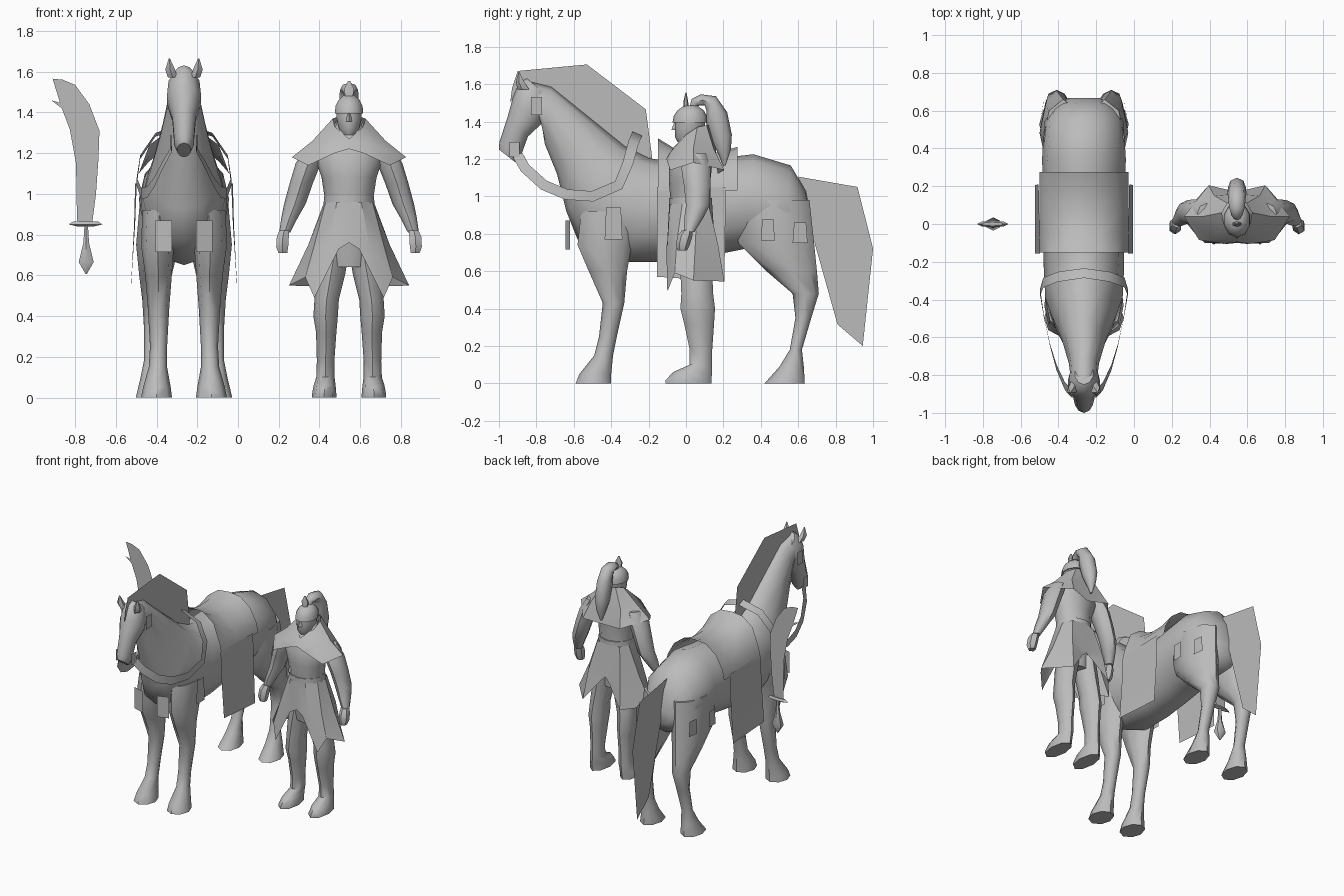
import bpy, bmesh, math
from mathutils import Vector

HORSE_X, MAN_X = -0.265, 0.545

grey = bpy.data.materials.new("stone_grey")
grey.diffuse_color = (0.5, 0.5, 0.5, 1)


def finish(name, bm, x=0, mirror=False, angle=40):
    bmesh.ops.recalc_face_normals(bm, faces=bm.faces[:])
    me = bpy.data.meshes.new(name)
    bm.to_mesh(me)
    bm.free()
    me.materials.append(grey)
    ob = bpy.data.objects.new(name, me)
    ob.location.x = x
    bpy.context.collection.objects.link(ob)
    if mirror:
        ob.modifiers.new("mirror", 'MIRROR')
    bpy.ops.object.select_all(action='DESELECT')
    ob.select_set(True)
    bpy.context.view_layer.objects.active = ob
    bpy.ops.object.shade_smooth_by_angle(angle=math.radians(angle))
    return ob


def loft(name, rings, x=0, n=10, mirror=False, angle=50):
    """Ring = (y0, z0, y1, z1, x centre, half width): oval spanning two points."""
    bm = bmesh.new()
    rows = []
    for y0, z0, y1, z1, xc, w in rings:
        row = []
        for i in range(n):
            a = 2 * math.pi * i / n
            c, s = math.cos(a) / 2, math.sin(a)
            row.append(bm.verts.new((xc + w * s, (y0 + y1) / 2 + c * (y0 - y1),
                                     (z0 + z1) / 2 + c * (z0 - z1))))
        rows.append(row)
    for r, q in zip(rows, rows[1:]):
        for i in range(n):
            bm.faces.new((r[i], r[(i + 1) % n], q[(i + 1) % n], q[i]))
    bm.faces.new(rows[0])
    bm.faces.new(rows[-1])
    return finish(name, bm, x, mirror, angle)


def limb(name, rings, x, n=8, mirror=True):
    """Level rings: (front y, back y, z, x centre, half width)."""
    return loft(name, [(a, z, b, z, c, w) for a, b, z, c, w in rings], x, n, mirror)


def sheet(name, rows, x, mirror=True, angle=40):
    """Open surface through rows of points."""
    bm = bmesh.new()
    vs = [[bm.verts.new(p) for p in r] for r in rows]
    for r, q in zip(vs, vs[1:]):
        for i in range(len(r) - 1):
            bm.faces.new((r[i], r[i + 1], q[i + 1], q[i]))
    return finish(name, bm, x, mirror, angle)


def flat(name, pts, x):
    bm = bmesh.new()
    bm.faces.new([bm.verts.new(p) for p in pts])
    bmesh.ops.triangulate(bm, faces=bm.faces[:])
    return finish(name, bm, x)


# ---------- Horse ----------
loft("horse_body", [(*r[:4], 0, r[4]) for r in (
    (-.86, 1.62, -.77, 1.40, .07), (-.72, 1.585, -.755, 1.28, .08),
    (-.515, 1.42, -.69, 1.12, .12), (-.33, 1.27, -.64, .92, .17),
    (-.20, 1.205, -.58, .77, .205), (-.12, 1.19, -.33, .65, .213),
    (0, 1.19, -.10, .65, .213), (.15, 1.20, .12, .68, .213),
    (.36, 1.225, .32, .72, .222), (.56, 1.165, .52, .70, .21),
    (.64, 1.03, .62, .72, .16), (.668, .90, .668, .80, .08))], HORSE_X, 12)
loft("horse_head", [(*r[:4], 0, r[4]) for r in (
    (-1.0, 1.25, -.91, 1.18, .035), (-.998, 1.29, -.885, 1.21, .05),
    (-.955, 1.42, -.845, 1.32, .06), (-.925, 1.53, -.77, 1.39, .088),
    (-.89, 1.61, -.74, 1.45, .08), (-.85, 1.63, -.73, 1.53, .05))], HORSE_X)
limb("horse_ear", [(-.90, -.83, 1.57, .055, .025), (-.91, -.86, 1.61, .068, .025),
                   (-.895, -.89, 1.665, .072, .003)], HORSE_X, 5)
limb("horse_front_leg", [
    (-.56, -.22, .92, .12, .085), (-.58, -.29, .74, .13, .08),
    (-.52, -.315, .60, .125, .065), (-.445, -.33, .43, .125, .052),
    (-.465, -.37, .25, .125, .042), (-.49, -.39, .15, .128, .045),
    (-.57, -.40, .05, .133, .068), (-.59, -.40, 0, .135, .076)], HORSE_X)
limb("horse_hind_leg", [
    (.25, .66, .98, .11, .105), (.28, .685, .75, .13, .105),
    (.43, .70, .60, .14, .08), (.57, .71, .48, .145, .06),
    (.585, .67, .35, .15, .047), (.555, .62, .18, .155, .042),
    (.50, .63, .09, .16, .055), (.42, .635, 0, .165, .072)], HORSE_X)
flat("mane", [(0, y, z) for y, z in (
    (-.94, 1.50), (-.93, 1.58), (-.90, 1.67), (-.53, 1.705), (-.215, 1.465),
    (-.18, 1.20), (-.33, 1.25), (-.515, 1.40), (-.72, 1.56), (-.88, 1.60))], HORSE_X)
flat("tail", [(0, y, z) for y, z in (
    (.60, 1.105), (.917, 1.05), (1.0, .72), (.945, .20), (.81, .315), (.66, .85))], HORSE_X)

# ---------- Tack ----------
path = [Vector(p) for p in (
    (.06, -.90, 1.22), (.10, -.86, 1.15), (.145, -.76, 1.06), (.18, -.64, 1.01),
    (.21, -.50, 1.0), (.232, -.36, 1.06), (.215, -.31, 1.18), (.14, -.28, 1.29),
    (0, -.26, 1.335))]
edges = ([], [])
for i, p in enumerate(path):
    t = path[min(i + 1, len(path) - 1)] - path[max(i - 1, 0)]
    side = Vector((0, -t.z, t.y)).normalized() * .028
    edges[0].append(p + side)
    edges[1].append(p - side)
sheet("reins", edges, HORSE_X)

# Saddle drapes over the back, rising at both ends
sheet("saddle", [[(0, y, z), (.09, y, z - .01), (.17, y, z - .07),
                  (.222, y, 1.10), (.236, y, 1.03)]
                 for y, z in ((-.15, 1.31), (-.06, 1.255), (.05, 1.23),
                              (.18, 1.235), (.275, 1.265))], HORSE_X)
sheet("saddle_flap", [[(.232, -.155, 1.05), (.24, .21, 1.05)],
                      [(.24, -.155, .85), (.245, .21, .85)],
                      [(.26, -.155, .57), (.26, .205, .545)]], HORSE_X)


def tab(name, x0, y0, z0, x1, y1, z1, inset=.008):
    """Hanging cloth plate, a little narrower at the top."""
    dx, dy = (inset, 0) if abs(x1 - x0) > abs(y1 - y0) else (0, inset)
    sheet(name, [[(x0, y0, z0), (x1, y1, z0)],
                 [(x0 + dx, y0 + dy, z1), (x1 - dx, y1 - dy, z1)]], HORSE_X)


tab("chest_tab", .06, -.645, .715, .14, -.62, .87, 0)
tab("shoulder_tab", .232, -.435, .77, .232, -.34, .94)
tab("thigh_tab", .255, .40, .765, .255, .475, .88)
tab("rump_tab", .225, .57, .75, .215, .65, .86)
tab("blinker", .1, -.83, 1.435, .1, -.77, 1.53, 0)
tab("bit_plate", .062, -.945, 1.21, .066, -.89, 1.29, 0)

# ---------- Warrior ----------
limb("torso", [(a, b, z, 0, w) for a, b, z, w in (
    (-.03, .12, .64, .10), (-.06, .13, .80, .125), (-.08, .13, .95, .115),
    (-.092, .13, 1.08, .135), (-.09, .14, 1.17, .165), (-.05, .14, 1.26, .14),
    (-.02, .11, 1.32, .07), (0, .09, 1.38, .05))], MAN_X, 12, False)
limb("belt", [(-.09, .14, .95, 0, .125), (-.09, .14, .99, 0, .122)], MAN_X, 12, False)
limb("head", [(a, b, z, 0, w) for a, b, z, w in (
    (-.045, .08, 1.29, .035), (-.06, .09, 1.32, .052), (-.06, .10, 1.37, .064),
    (-.06, .105, 1.43, .066))], MAN_X, 10, False)
limb("nose", [(-.078, -.04, 1.355, 0, .014), (-.06, -.04, 1.405, 0, .008)], MAN_X, 4, False)
limb("helmet", [(a, b, z, 0, w) for a, b, z, w in (
    (-.072, .115, 1.395, .073), (-.066, .112, 1.43, .07),
    (-.045, .095, 1.46, .055), (-.01, .06, 1.485, .028))], MAN_X, 10, False)
limb("helmet_spike", [(-.015, .015, 1.48, 0, .022), (-.012, .01, 1.515, 0, .028),
                      (-.003, .003, 1.555, 0, .006)], MAN_X, 6, False)
loft("plume", [(*r[:4], 0, r[4]) for r in (
    (.02, 1.48, .055, 1.475, .02), (.03, 1.52, .07, 1.485, .03),
    (.08, 1.545, .10, 1.485, .042), (.16, 1.535, .11, 1.455, .046),
    (.22, 1.45, .105, 1.40, .05), (.245, 1.33, .14, 1.29, .048),
    (.24, 1.25, .18, 1.21, .03), (.212, 1.165, .198, 1.16, .008))], MAN_X, 8)
# Shoulder cape, from neck to outer hem
sheet("shoulder_cape", [
    [(0, -.06, 1.27), (.07, 0, 1.33), (.08, .06, 1.37), (.05, .11, 1.38), (0, .125, 1.38)],
    [(0, -.095, 1.22), (.12, -.08, 1.24), (.18, .04, 1.26), (.12, .15, 1.25), (0, .16, 1.25)],
    [(.07, -.105, 1.2), (.2, -.085, 1.14), (.28, .04, 1.18), (.15, .205, 1.14), (0, .17, 1.12)],
], MAN_X)
# Split skirt, open at front and back
sheet("skirt", [
    [(0, -.09, .96), (.06, -.085, .96), (.115, -.02, .96), (.122, .06, .96),
     (.09, .12, .96), (0, .14, .96)],
    [(0, -.10, .76), (.10, -.10, .74), (.17, -.05, .75), (.20, .05, .75),
     (.13, .17, .75), (0, .155, .73)],
    [(.05, -.105, .73), (.17, -.10, .49), (.215, -.06, .59), (.295, .04, .55),
     (.15, .205, .545), (.04, .165, .69)]], MAN_X, angle=30)
limb("arm", [
    (0, .11, 1.23, .16, .05), (-.025, .13, 1.15, .20, .062),
    (-.01, .13, 1.05, .235, .057), (.0, .125, .95, .266, .053),
    (-.01, .09, .88, .293, .04), (-.01, .045, .81, .316, .027)], MAN_X)
limb("fist", [(-.02, .035, .82, .318, .027), (-.045, .035, .79, .325, .034),
              (-.055, .02, .74, .328, .034), (-.045, .005, .71, .325, .025)], MAN_X, 6)
limb("leg", [
    (-.03, .14, .74, .065, .07), (-.03, .14, .60, .09, .07),
    (-.025, .145, .48, .11, .06), (-.03, .155, .40, .115, .06),
    (-.01, .15, .32, .112, .05), (.02, .14, .18, .115, .043),
    (.02, .14, .10, .116, .045), (-.07, .14, .06, .12, .054),
    (-.11, .135, .015, .122, .06), (-.11, .135, 0, .122, .06)], MAN_X)

# ---------- Sabre ----------
flat("sabre_blade", [(x, 0, z) for x, z in (
    (-.91, 1.565), (-.86, 1.56), (-.80, 1.535), (-.73, 1.44), (-.68, 1.31), (-.685, 1.17),
    (-.697, 1.0), (-.715, .86), (-.79, .86), (-.795, 1.15), (-.825, 1.315),
    (-.865, 1.42), (-.917, 1.46), (-.835, 1.435))], 0)
limb("sabre_guard", [(-.003, .003, .84, 0, .04), (-.018, .018, .85, 0, .083),
                     (-.01, .01, .865, 0, .06)], -.748, 8, False)
limb("sabre_grip", [(-.01, .01, .845, 0, .01), (-.014, .014, .76, 0, .016),
                    (-.035, .035, .665, 0, .042), (-.004, .004, .607, 0, .004)],
     -.745, 6, False)
